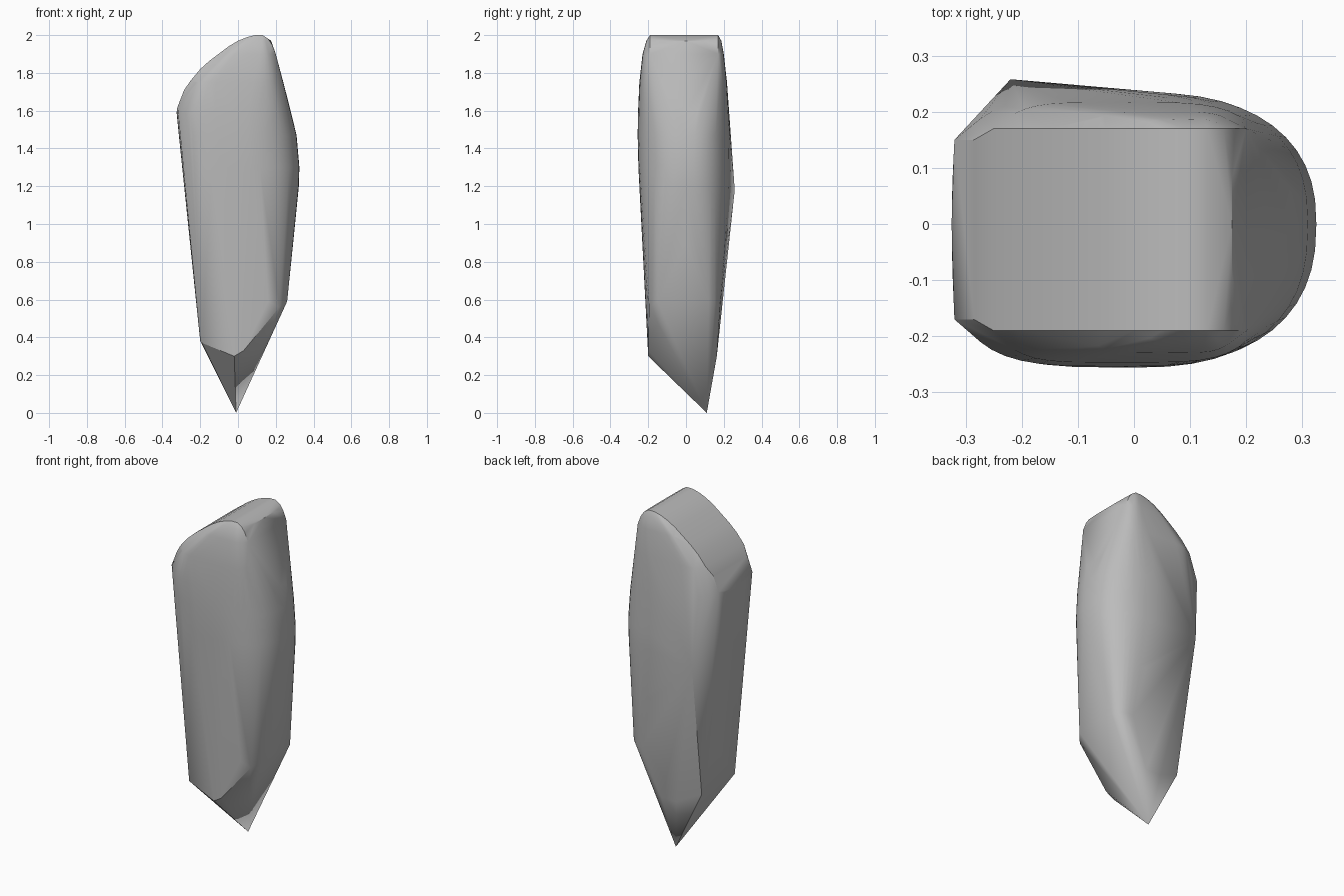
import bpy
import bmesh
import math

cube = bpy.data.objects.get("Cube")
if cube:
    bpy.data.objects.remove(cube, do_unlink=True)

SEGMENTS = 48


def section(z, left, right, front, back, n_left, n_right):
    """Horizontal outline: squarish towards the left, rounder towards the right."""
    mid = (left + right) / 2
    half = (right - left) / 2
    ring = []
    for i in range(SEGMENTS):
        a = 2 * math.pi * i / SEGMENTS
        c, s = math.cos(a), math.sin(a)
        n = n_right if c > 0 else n_left
        x = mid + half * math.copysign(abs(c) ** (2 / n), c)
        y = abs(s) ** (2 / n) * (back if s > 0 else front)
        ring.append((x, y, z))
    return ring


# Body outlines: z, left, right, front, back, left and right squareness
sections = [
    (0.59, -0.222, 0.26, -0.207, 0.185, 5, 5),
    (0.90, -0.254, 0.292, -0.226, 0.212, 4.5, 3),
    (1.20, -0.285, 0.322, -0.246, 0.234, 4, 2.4),
    (1.30, -0.295, 0.325, -0.252, 0.234, 3.8, 2.4),
    (1.47, -0.313, 0.31, -0.256, 0.232, 3.7, 2.5),
    (1.59, -0.325, 0.281, -0.254, 0.227, 3.7, 3),
    (1.75, -0.255, 0.24, -0.247, 0.217, 5, 4),
    (1.90, -0.1, 0.2, -0.23, 0.2, 5, 5),
    (1.97, 0.0, 0.175, -0.21, 0.187, 5, 5),
]
points = [p for row in sections for p in section(*row)]

# Curved crown, extruded from front to back
crown = [(-0.32, 1.62), (-0.285, 1.71), (-0.25, 1.76), (-0.2, 1.82), (-0.15, 1.865),
         (-0.1, 1.9), (-0.05, 1.94), (0, 1.97), (0.05, 1.99), (0.09, 2.0),
         (0.13, 2.0), (0.16, 1.98), (0.18, 1.95), (0.2, 1.9)]
for x, z in crown:
    edge = 0.02 if x < -0.28 else 0
    points += [(x, -0.19 + edge, z), (x, 0.17 - edge, z)]

# Cut lower end, back corner and tip
points += [(-0.19, -0.19, 0.37), (-0.02, -0.2, 0.3), (0.03, -0.2, 0.33),
           (0.22, -0.195, 0.56), (0.26, -0.15, 0.59), (0.26, 0.12, 0.59),
           (-0.2, -0.16, 0.38), (-0.195, 0.13, 0.37),
           (-0.05, 0.163, 0.3), (0.05, 0.163, 0.3),
           (-0.22, 0.258, 1.18), (-0.01, 0.11, 0)]

# Wrap the outlines in one faceted skin
bm = bmesh.new()
for p in points:
    bm.verts.new(p)
bmesh.ops.remove_doubles(bm, verts=bm.verts[:], dist=0.004)
hull = bmesh.ops.convex_hull(bm, input=bm.verts[:])
inner = {g for g in hull["geom_interior"] + hull["geom_unused"]
         if isinstance(g, bmesh.types.BMVert)}
bmesh.ops.delete(bm, geom=list(inner), context="VERTS")
bmesh.ops.recalc_face_normals(bm, faces=bm.faces[:])

mesh = bpy.data.meshes.new("stone_shard")
bm.to_mesh(mesh)
bm.free()
shard = bpy.data.objects.new("stone_shard", mesh)
bpy.context.collection.objects.link(shard)

# Plain grey stone
grey = bpy.data.materials.new("stone_grey")
grey.use_nodes = True
color = (0.5, 0.5, 0.5, 1)
grey.diffuse_color = color
grey.node_tree.nodes["Principled BSDF"].inputs["Base Color"].default_value = color
mesh.materials.append(grey)

# Soft sides with crisp cut edges
bpy.ops.object.select_all(action="DESELECT")
shard.select_set(True)
bpy.context.view_layer.objects.active = shard
bpy.ops.object.shade_smooth_by_angle(angle=math.radians(35))
